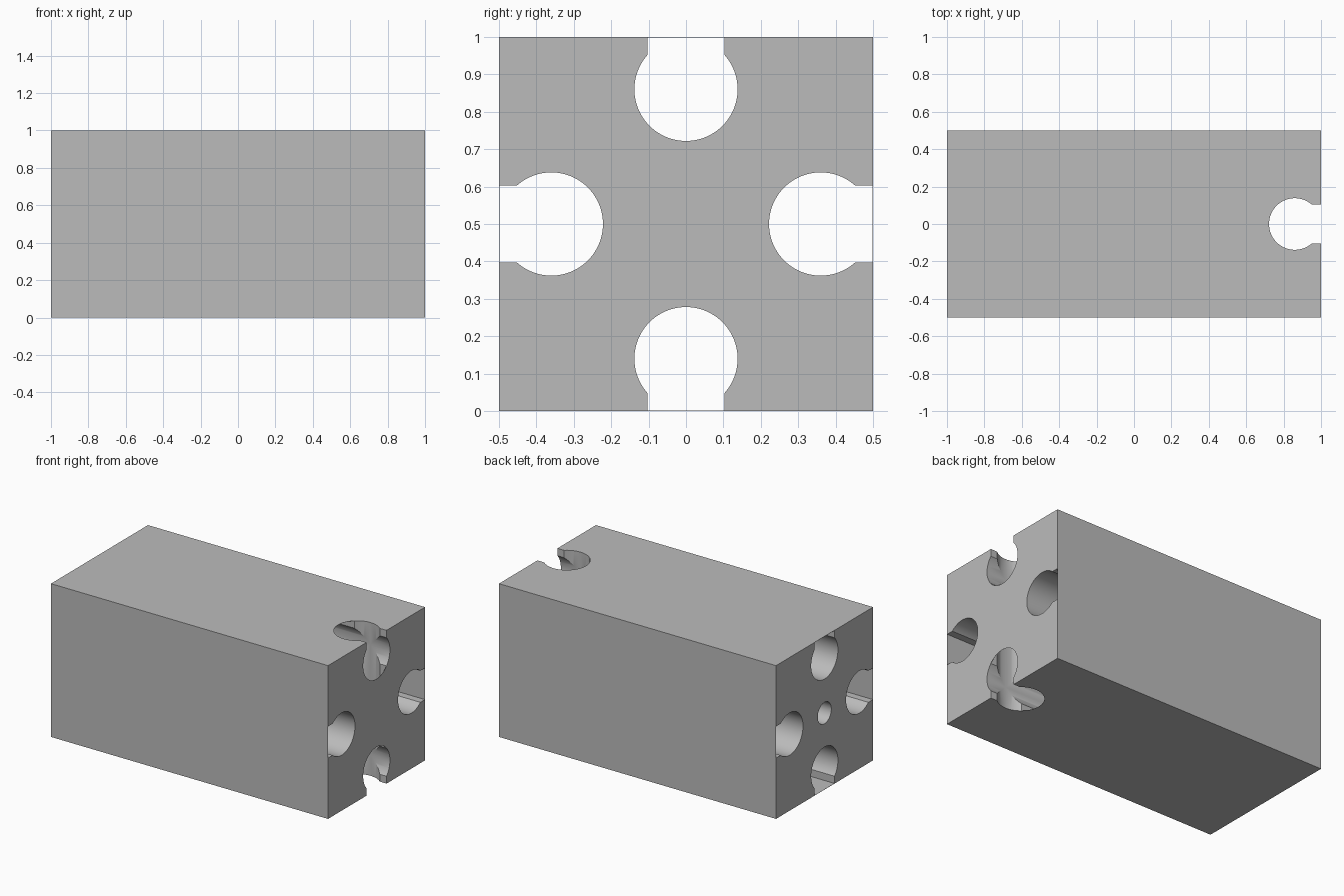
import bpy, bmesh, math
from mathutils import Matrix, Vector

cube = bpy.data.objects.get("Cube")
if cube:
    bpy.data.objects.remove(cube, do_unlink=True)

RADIUS, HALF_SLOT, SKIN = 0.138, 0.103, 0.001
CENTRE = Vector((0, 0, 0.5))

grey = bpy.data.materials.new("plain grey")
grey.use_nodes = True
grey.diffuse_color = (0.5, 0.5, 0.5, 1)
grey.node_tree.nodes["Principled BSDF"].inputs["Base Color"].default_value = (0.5, 0.5, 0.5, 1)


def make_object(name, bm):
    bmesh.ops.recalc_face_normals(bm, faces=bm.faces)
    mesh = bpy.data.meshes.new(name)
    bm.to_mesh(mesh)
    bm.free()
    mesh.materials.append(grey)
    obj = bpy.data.objects.new(name, mesh)
    bpy.context.collection.objects.link(obj)
    return obj


def box(name, size, centre):
    bm = bmesh.new()
    bmesh.ops.create_cube(bm, size=1)
    bmesh.ops.scale(bm, vec=size, verts=bm.verts)
    bmesh.ops.translate(bm, vec=centre, verts=bm.verts)
    return make_object(name, bm)


def keyhole(name, distance, mouth, rotation):
    """Round channel along local x, with a slot towards local +z."""
    start = math.asin(HALF_SLOT / RADIUS)
    steps = 64
    angles = [start + (2 * math.pi - 2 * start) * i / steps for i in range(steps + 1)]
    outline = [(RADIUS * math.sin(a), distance + RADIUS * math.cos(a)) for a in angles]
    outline += [(-HALF_SLOT, mouth), (HALF_SLOT, mouth)]
    bm = bmesh.new()
    face = bm.faces.new([bm.verts.new((-1.1, y, z)) for y, z in outline])
    moved = bmesh.ops.extrude_face_region(bm, geom=[face])["geom"]
    bmesh.ops.translate(bm, vec=(2.2, 0, 0),
                        verts=[v for v in moved if isinstance(v, bmesh.types.BMVert)])
    bm.transform(Matrix.Translation(CENTRE) @ rotation)
    return make_object(name, bm)


# Block
block = box("block", (2, 1, 1), CENTRE)

# Four long channels, closed at the sides by a thin skin
cutters = [keyhole("channel_cutter", 0.36, 0.5 - SKIN,
                   Matrix.Rotation(math.pi / 2 * i, 4, "X")) for i in range(4)]

# Upright channel near one end
cutters.append(keyhole("upright_cutter", 0.86, 1 - SKIN,
                       Matrix.Rotation(math.pi / 2, 4, "Y")))

# Open corners where the channels meet
for z in (0, 1):
    cutters.append(box("corner_cutter", (0.006, 2 * HALF_SLOT, 0.006), (1, 0, z)))

# Small bore in the other end
bm = bmesh.new()
bmesh.ops.create_cone(bm, cap_ends=True, segments=48, radius1=0.07, radius2=0.07, depth=1.9)
bm.transform(Matrix.Translation((-0.15, 0, 0.5)) @ Matrix.Rotation(math.pi / 2, 4, "Y"))
cutters.append(make_object("bore_cutter", bm))

# Cut everything out of the block
bpy.ops.object.select_all(action="DESELECT")
block.select_set(True)
bpy.context.view_layer.objects.active = block
for cutter in cutters:
    cutter.hide_render = True
    cut = block.modifiers.new("cut", "BOOLEAN")
    cut.operation = "DIFFERENCE"
    cut.solver = "EXACT"
    cut.object = cutter
    bpy.ops.object.modifier_apply(modifier=cut.name)
    bpy.data.objects.remove(cutter, do_unlink=True)

bpy.ops.object.shade_smooth_by_angle(angle=math.radians(25))
